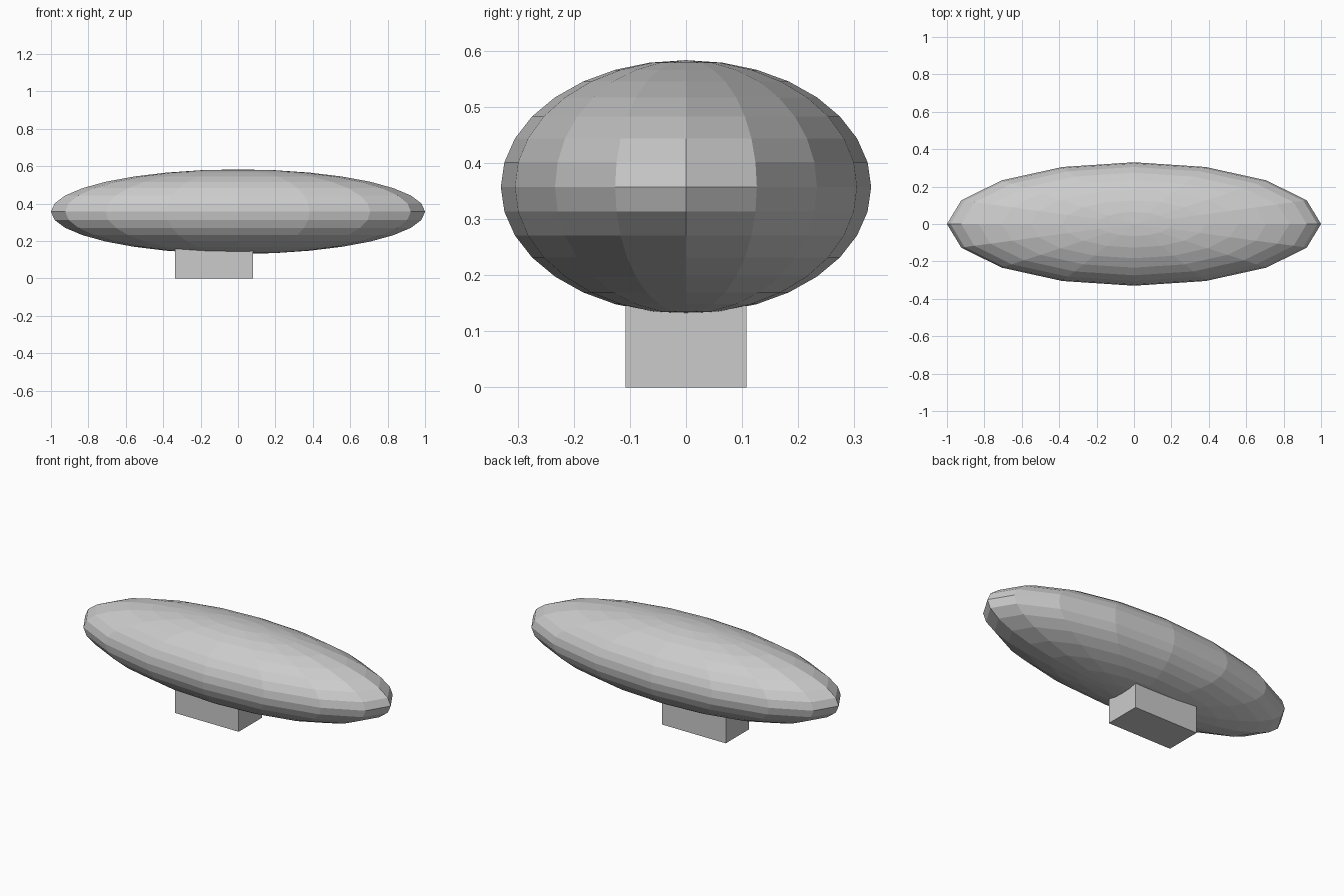
import bpy

if "Cube" in bpy.data.objects:
    bpy.data.objects.remove(bpy.data.objects["Cube"])

# Flat-shaded ellipsoid hull, poles on z
bpy.ops.mesh.primitive_uv_sphere_add(segments=16, ring_count=16, radius=1, location=(0, 0, 0.357))
hull = bpy.context.object
hull.name = "airship_hull"
hull.scale = (1.0, 0.33, 0.226)
bpy.ops.object.transform_apply(location=False, rotation=False, scale=True)

# Box cabin below, its top sunk into the hull
bottom, top = 0.0, 0.2
bpy.ops.mesh.primitive_cube_add(size=1, location=(-0.128, 0, (bottom + top) / 2))
cabin = bpy.context.object
cabin.name = "cabin"
cabin.scale = (0.416, 0.216, top - bottom)
bpy.ops.object.transform_apply(location=False, rotation=False, scale=True)
